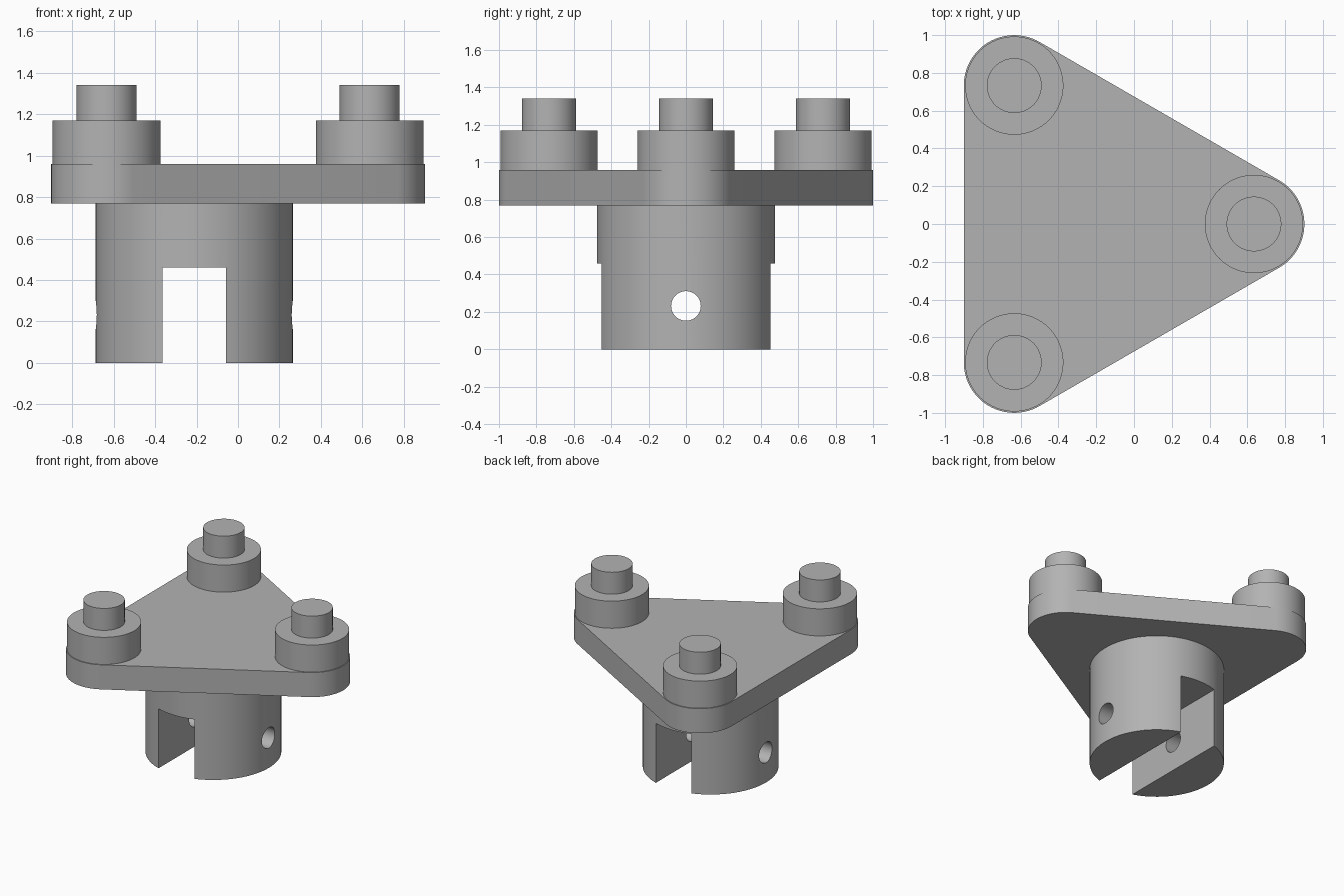
import bpy
import math
from mathutils import Vector

cube = bpy.data.objects.get("Cube")
if cube:
    bpy.data.objects.remove(cube, do_unlink=True)

grey = bpy.data.materials.new("machined grey")
grey.use_nodes = True
color = (0.45, 0.45, 0.45, 1.0)
grey.diffuse_color = color
grey.node_tree.nodes["Principled BSDF"].inputs["Base Color"].default_value = color

HUB_X, HUB_R = -0.211, 0.477
PLATE_Z, PLATE_TOP = 0.77, 0.96
CORNER_R = 0.267
SPREAD = 0.846  # distance from hub axis to each post axis
posts = [Vector((HUB_X + SPREAD * math.cos(a), SPREAD * math.sin(a)))
         for a in (0, math.tau / 3, 2 * math.tau / 3)]


def finish(obj, name):
    obj.name = obj.data.name = name
    obj.data.materials.clear()
    obj.data.materials.append(grey)
    bpy.ops.object.select_all(action='DESELECT')
    obj.select_set(True)
    bpy.context.view_layer.objects.active = obj
    bpy.ops.object.shade_smooth_by_angle(angle=math.radians(30))
    return obj


def cylinder(radius, z0, z1, x, y):
    bpy.ops.mesh.primitive_cylinder_add(vertices=96, radius=radius, depth=z1 - z0,
                                        location=(x, y, (z0 + z1) / 2))
    return bpy.context.object


def cut(target, cutter):
    cutter.hide_render = True
    mod = target.modifiers.new("cut", 'BOOLEAN')
    mod.operation = 'DIFFERENCE'
    mod.solver = 'EXACT'
    mod.object = cutter
    bpy.context.view_layer.objects.active = target
    bpy.ops.object.modifier_apply(modifier=mod.name)
    bpy.data.objects.remove(cutter, do_unlink=True)


# Triangular plate with rounded corners: one arc around each post
outline = []
STEPS = 32
for i, p in enumerate(posts):
    for s in range(STEPS + 1):
        a = math.tau / 3 * (i - 0.5 + s / STEPS)
        outline.append((p.x + CORNER_R * math.cos(a), p.y + CORNER_R * math.sin(a)))
n = len(outline)
verts = [(x, y, z) for z in (PLATE_Z, PLATE_TOP) for x, y in outline]
faces = [tuple(reversed(range(n))), tuple(range(n, 2 * n))]
faces += [(i, (i + 1) % n, n + (i + 1) % n, n + i) for i in range(n)]
mesh = bpy.data.meshes.new("plate")
mesh.from_pydata(verts, [], faces)
plate = bpy.data.objects.new("plate", mesh)
bpy.context.collection.objects.link(plate)
finish(plate, "plate")

# Stepped posts: wide boss with a narrow pin on top
for i, p in enumerate(posts):
    finish(cylinder(0.26, PLATE_TOP, 1.17, p.x, p.y), f"boss_{i + 1}")
    finish(cylinder(0.145, 1.17, 1.34, p.x, p.y), f"pin_{i + 1}")

# Forked hub: slot along y, cross hole along x
hub = cylinder(HUB_R, 0, PLATE_Z, HUB_X, 0)
bpy.ops.mesh.primitive_cube_add(size=1, location=(HUB_X, 0, 0.13))
slot = bpy.context.object
slot.scale = (0.306, 1.4, 0.66)
cut(hub, slot)
bpy.ops.mesh.primitive_cylinder_add(vertices=64, radius=0.079, depth=1.4,
                                    location=(HUB_X, 0, 0.232),
                                    rotation=(0, math.pi / 2, 0))
cut(hub, bpy.context.object)
finish(hub, "forked_hub")
